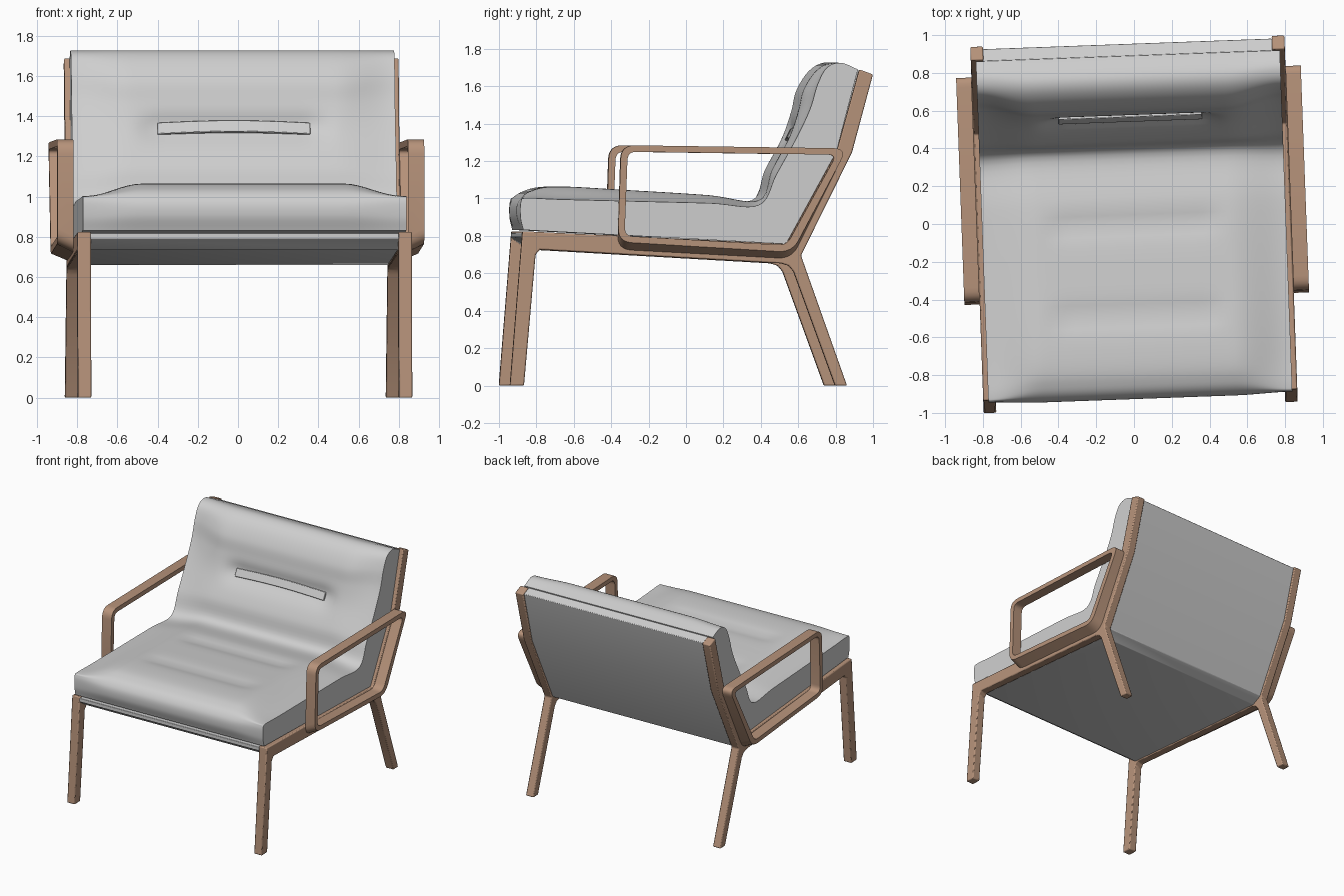
import bpy, bmesh, math
from mathutils import Vector, Matrix

if "Cube" in bpy.data.objects:
    bpy.data.objects.remove(bpy.data.objects["Cube"])

TURN = math.radians(2.1)          # the whole chair stands slightly turned


def material(name, rgb):
    m = bpy.data.materials.new(name)
    m.diffuse_color = (*rgb, 1)
    m.use_nodes = True
    m.node_tree.nodes["Principled BSDF"].inputs["Base Color"].default_value = m.diffuse_color
    return m


WOOD = material("brown wood", (0.47, 0.29, 0.195))
CLOTH = material("light grey fabric", (0.62, 0.62, 0.62))


def finish(name, bm, mat, bevel=0.0, angle=35):
    bmesh.ops.recalc_face_normals(bm, faces=bm.faces)
    me = bpy.data.meshes.new(name)
    bm.to_mesh(me)
    bm.free()
    me.materials.append(mat)
    ob = bpy.data.objects.new(name, me)
    bpy.context.collection.objects.link(ob)
    ob.rotation_euler.z = TURN
    if bevel:
        b = ob.modifiers.new("bevel", 'BEVEL')
        b.width, b.segments, b.limit_method = bevel, 2, 'ANGLE'
    bpy.ops.object.select_all(action='DESELECT')
    ob.select_set(True)
    bpy.context.view_layer.objects.active = ob
    bpy.ops.object.shade_smooth_by_angle(angle=math.radians(angle))
    return ob


def rings(bm, loops, closed=False):
    """Bridge equal-length closed loops of 3D points; cap the ends or close the tube."""
    vs = [[bm.verts.new(p) for p in l] for l in loops]
    pairs = list(zip(vs, vs[1:])) + ([(vs[-1], vs[0])] if closed else [])
    for a, b in pairs:
        for i in range(len(a)):
            j = (i + 1) % len(a)
            bm.faces.new((a[i], a[j], b[j], b[i]))
    if not closed:
        bm.faces.new(vs[0])
        bm.faces.new(vs[-1])


def extrude(profile, x0, x1):
    bm = bmesh.new()
    rings(bm, [[(x, y, z) for y, z in profile] for x in (x0, x1)])
    return bm


def rounded(corners, r, n=6):
    out = []
    for i, c in enumerate(corners):
        c = Vector(c)
        a, b = Vector(corners[i - 1]), Vector(corners[(i + 1) % len(corners)])
        p, q = c + (a - c).normalized() * r, c + (b - c).normalized() * r
        for k in range(n + 1):
            t = k / n
            out.append(p * (1 - t) ** 2 + c * 2 * t * (1 - t) + q * t * t)
    return out


def spline(pts, n):
    """Catmull-Rom through the points."""
    v = [Vector(p) for p in pts]
    v = [2 * v[0] - v[1]] + v + [2 * v[-1] - v[-2]]
    out = []
    for a, b, c, d in zip(v, v[1:], v[2:], v[3:]):
        for k in range(n):
            t = k / n
            out.append(0.5 * (2 * b + (c - a) * t + (2 * a - 5 * b + 4 * c - d) * t * t
                              + (3 * b - a - 3 * c + d) * t ** 3))
    return out + [v[-2]]


def smooth(t):
    t = max(0, min(1, t))
    return t * t * (3 - 2 * t)


# side frame outline (y, z): front leg, rail, back leg and back post in one piece
FRAME = [(-0.972, 0), (-0.897, 0), (-0.835, 0.70), (-0.812, 0.727), (0.48, 0.653),
         (0.52, 0.64), (0.545, 0.61), (0.767, 0), (0.831, 0), (0.585, 0.695),
         (0.858, 1.246), (0.97, 1.663), (0.897, 1.69), (0.775, 1.25),
         (0.505, 0.757), (-0.905, 0.825)]

# armrest loops (y, z): outer face, wall face (dropped lower so the bar slants), opening
ARM_OUT = [(-0.381, 1.285), (0.83, 1.268), (0.535, 0.712), (-0.398, 0.768)]
ARM_WALL = [(-0.381, 1.285), (0.83, 1.268), (0.535, 0.678), (-0.398, 0.728)]
ARM_HOLE = [(-0.345, 1.25), (0.772, 1.234), (0.505, 0.75), (-0.362, 0.80)]

for s, side in ((1, "right"), (-1, "left")):
    finish(f"{side}_side_frame", extrude(FRAME, s * 0.765, s * 0.832), WOOD, 0.007)
    bm = bmesh.new()
    rings(bm, [[(s * x, *p) for p in rounded(c, r)] for c, r, x in (
        (ARM_OUT, 0.075, 0.913), (ARM_HOLE, 0.045, 0.913),
        (ARM_HOLE, 0.045, 0.832), (ARM_WALL, 0.075, 0.832))], closed=True)
    finish(f"{side}_armrest", bm, WOOD)

# upholstered shell between the side frames
SHELL = [(-0.908, 0.818), (-0.908, 0.79), (-0.83, 0.735), (0.50, 0.66), (0.575, 0.70),
         (0.848, 1.25), (0.955, 1.66), (0.89, 1.685), (0.768, 1.26), (0.50, 0.77)]
finish("seat_and_back_shell", extrude(SHELL, -0.767, 0.767), CLOTH, 0.004)

# cushion: side-edge profile and fuller middle profile, blended across the width
EDGE = spline([(-0.90, 0.832), (-0.915, 0.90), (-0.912, 0.985), (-0.88, 1.002), (-0.70, 0.995),
               (-0.3, 0.985), (0.1, 0.975), (0.36, 0.965), (0.455, 1.13), (0.565, 1.33),
               (0.635, 1.48), (0.675, 1.61), (0.725, 1.70), (0.80, 1.725), (0.89, 1.69)], 7)
MIDDLE = spline([(-0.90, 0.832), (-0.925, 0.91), (-0.915, 0.985), (-0.85, 1.04), (-0.70, 1.064),
                 (-0.3, 1.043), (0.1, 1.018), (0.37, 0.99), (0.44, 1.15), (0.53, 1.32),
                 (0.58, 1.46), (0.61, 1.58), (0.68, 1.685), (0.77, 1.727), (0.89, 1.69)], 7)
BASE = [(0.775, 1.25), (0.505, 0.757)]
HALF = 0.805


def cushion_section(x):
    f = smooth((HALF - abs(x)) / 0.27 * 0.9 + 0.0)
    tuft = smooth((0.52 - abs(x)) / 0.17)
    pts = []
    for e, m in zip(EDGE, MIDDLE):
        y, z = e.lerp(m, f)
        if z > 1.1:                                   # dip in the back
            y += 0.035 * tuft * math.exp(-((z - 1.34) / 0.07) ** 2)
        elif z > 0.95:                                # two dips in the seat
            for row in (0.0, -0.48):
                z -= 0.018 * tuft * math.exp(-((y - row) / 0.055) ** 2)
        pts.append((x, y, z))
    return pts + [(x, y, z) for y, z in BASE]


bm = bmesh.new()
rings(bm, [cushion_section(HALF * math.sin(math.pi / 2 * i / 30) if abs(i) > 0 else 0)
           for i in range(-30, 31)])
finish("cushion", bm, CLOTH, angle=40)

# long tuft strip set into the back dip, with slightly bowed edges
N = 12
loops = []
for i in range(N + 1):
    x = -0.38 + 0.76 * i / N
    lift = 0.012 * math.cos(x / 0.38 * math.pi / 2)
    loops.append([(x, y, z + lift) for y, z in
                  ((0.540, 1.312), (0.568, 1.368), (0.62, 1.345), (0.595, 1.29))])
bm = bmesh.new()
rings(bm, loops)
finish("back_tuft_strip", bm, CLOTH, 0.004)
